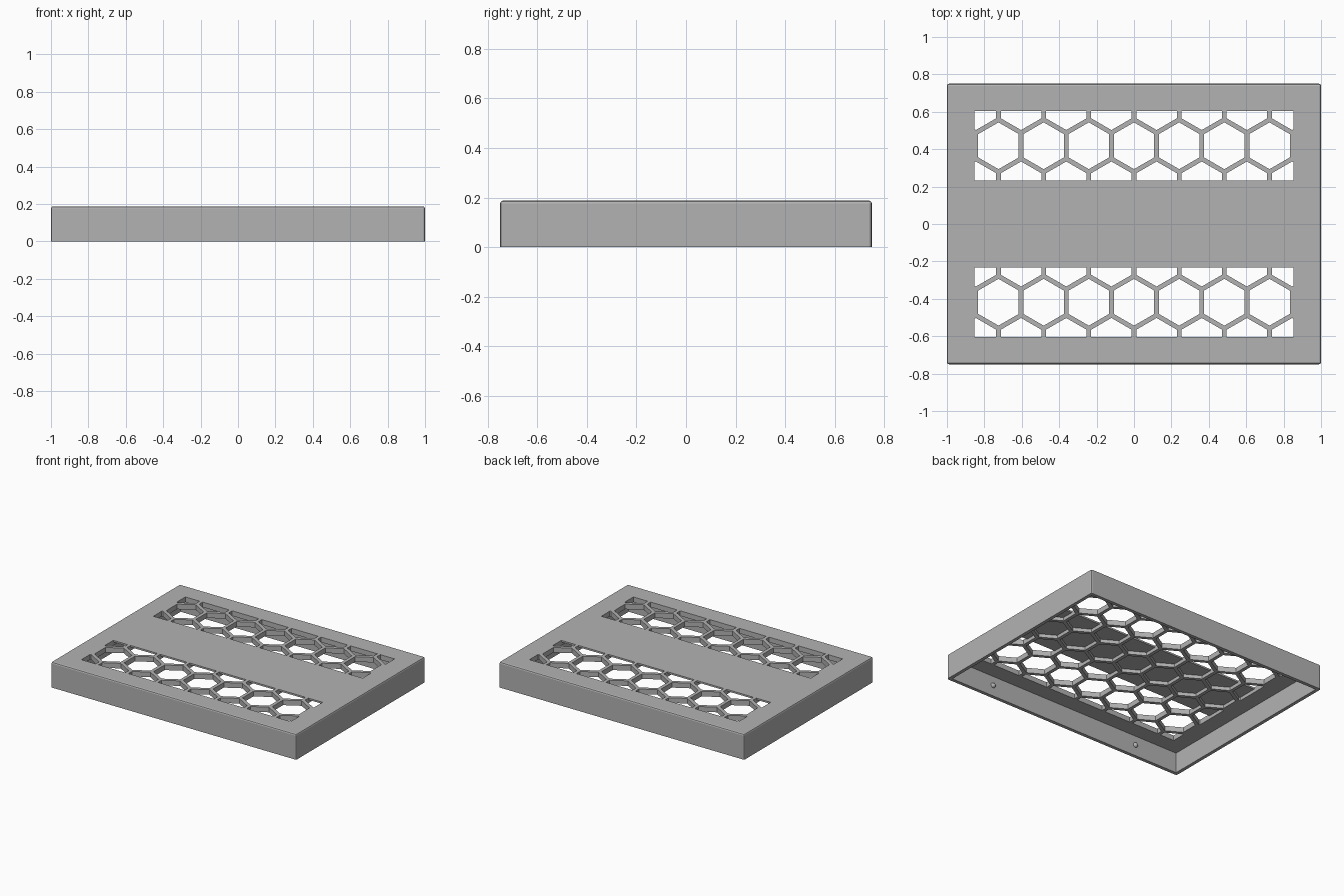
import bpy
import bmesh
import math
from mathutils import Matrix

if "Cube" in bpy.data.objects:
    bpy.data.objects.remove(bpy.data.objects["Cube"], do_unlink=True)

WIDTH, DEPTH, HEIGHT = 2.0, 1.5, 0.1875
WALL, CEILING, SKIN_Z = 0.025, 0.15, 0.175
HEX_R, HEX_GAP = 0.125, 0.025
GRID_X, GRID_Y, BAND_Y = 0.853, 0.605, 0.233

grey = bpy.data.materials.new("plain grey")
grey.use_nodes = True
colour = (0.45, 0.45, 0.45, 1)
grey.diffuse_color = colour
grey.node_tree.nodes["Principled BSDF"].inputs["Base Color"].default_value = colour


def make_object(name, bm):
    bmesh.ops.recalc_face_normals(bm, faces=bm.faces)
    mesh = bpy.data.meshes.new(name)
    bm.to_mesh(mesh)
    bm.free()
    mesh.materials.append(grey)
    obj = bpy.data.objects.new(name, mesh)
    bpy.context.collection.objects.link(obj)
    return obj


def box(x, y, z0, z1):
    bm = bmesh.new()
    matrix = Matrix.Translation((0, 0, (z0 + z1) / 2)) @ Matrix.Diagonal((x, y, z1 - z0, 1))
    bmesh.ops.create_cube(bm, size=1, matrix=matrix)
    return bm


def clip(bm, point, outward):
    geom = bm.verts[:] + bm.edges[:] + bm.faces[:]
    bmesh.ops.bisect_plane(bm, geom=geom, plane_co=point, plane_no=outward, clear_outer=True)


def hex_cutter(name, y0, y1, z0, z1):
    """Honeycomb prisms trimmed to a rectangle."""
    bm = bmesh.new()
    pitch = HEX_R * math.sqrt(3) + HEX_GAP
    for row in range(-3, 4):
        for col in range(-5, 5):
            cx = (col + 0.5 * (row % 2)) * pitch
            cy = row * pitch * math.sqrt(3) / 2
            angles = [math.radians(30 + 60 * k) for k in range(6)]
            bm.faces.new([bm.verts.new((cx + HEX_R * math.cos(a), cy + HEX_R * math.sin(a), z0))
                          for a in angles])
    clip(bm, (GRID_X, 0, z0), (1, 0, 0))
    clip(bm, (-GRID_X, 0, z0), (-1, 0, 0))
    clip(bm, (0, y1, z0), (0, 1, 0))
    clip(bm, (0, y0, z0), (0, -1, 0))
    new = bmesh.ops.extrude_face_region(bm, geom=bm.faces[:])["geom"]
    verts = [v for v in new if isinstance(v, bmesh.types.BMVert)]
    bmesh.ops.translate(bm, verts=verts, vec=(0, 0, z1 - z0))
    return make_object(name, bm)


def subtract(target, cutter):
    mod = target.modifiers.new("cut", "BOOLEAN")
    mod.operation, mod.solver, mod.object = "DIFFERENCE", "EXACT", cutter
    bpy.context.view_layer.objects.active = target
    bpy.ops.object.modifier_apply(modifier=mod.name)
    bpy.data.objects.remove(cutter, do_unlink=True)


# Outer block with softened top and corner edges
bm = box(WIDTH, DEPTH, 0, HEIGHT)
edges = [e for e in bm.edges if max(v.co.z for v in e.verts) > 0.01]
bmesh.ops.bevel(bm, geom=edges, offset=0.011, segments=2, profile=0.5, affect="EDGES")
lid = make_object("lid_shell", bm)

# Hollow underside
subtract(lid, make_object("cavity", box(WIDTH - 2 * WALL, DEPTH - 2 * WALL, -0.1, CEILING)))

# Open honeycomb vents on both sides, blind pockets under the middle band
subtract(lid, hex_cutter("rear_vent_cutter", BAND_Y, GRID_Y, 0.1, 0.25))
subtract(lid, hex_cutter("front_vent_cutter", -GRID_Y, -BAND_Y, 0.1, 0.25))
subtract(lid, hex_cutter("pocket_cutter", -BAND_Y, BAND_Y, 0.1, SKIN_Z))

# Small snap bumps inside the front and rear walls
for side, y in (("front", -1), ("rear", 1)):
    for hand, x in (("right", -1), ("left", 1)):
        bm = bmesh.new()
        place = Matrix.Translation((x * 0.62, y * (DEPTH / 2 - WALL), 0.08))
        bmesh.ops.create_uvsphere(bm, u_segments=20, v_segments=12, radius=0.018, matrix=place)
        bump = make_object(f"{side}_{hand}_snap_bump", bm)
        for poly in bump.data.polygons:
            poly.use_smooth = True
